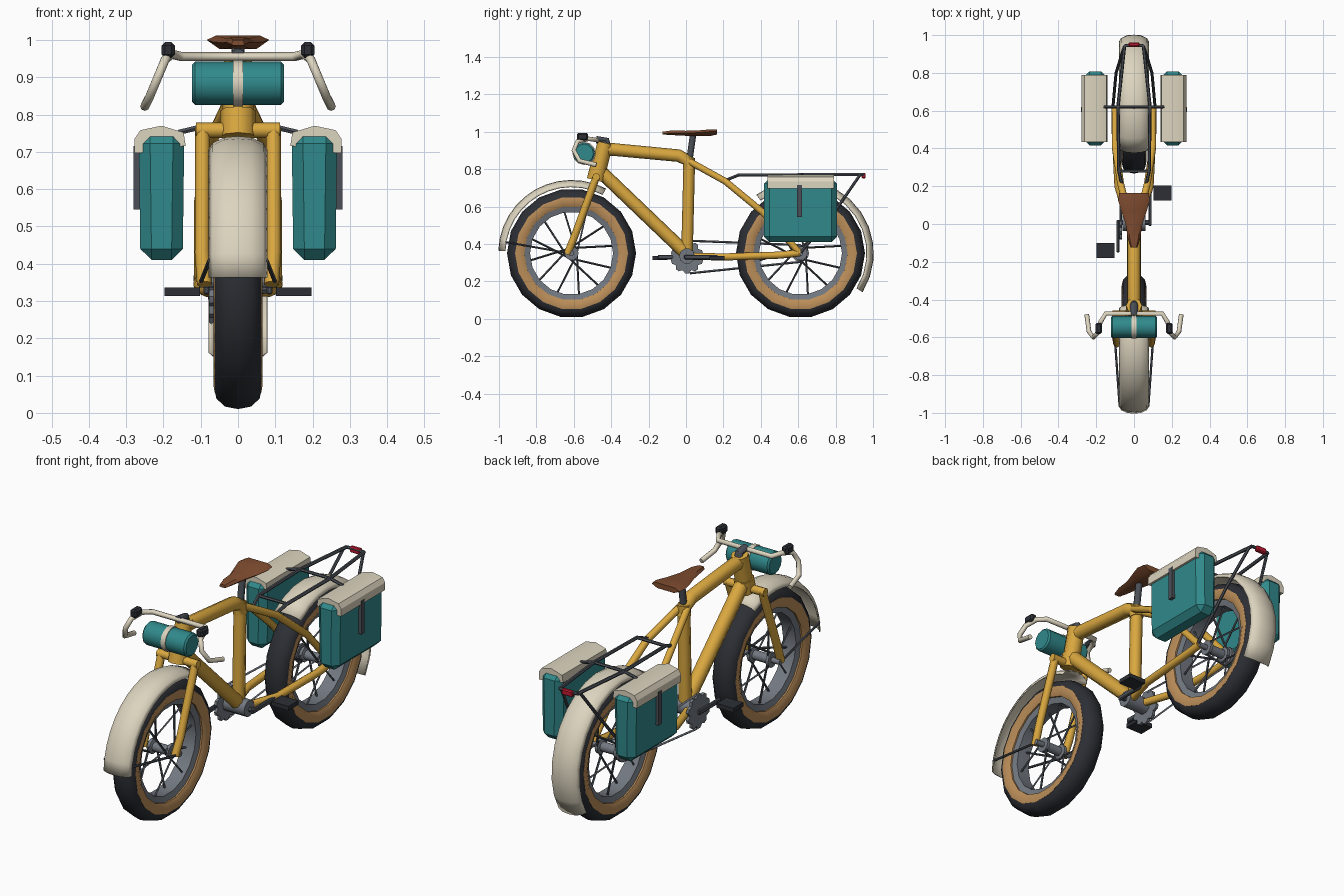
import bpy, bmesh
from math import sin, cos, pi, radians
from mathutils import Vector

if "Cube" in bpy.data.objects:
    bpy.data.objects.remove(bpy.data.objects["Cube"])

def material(name, rgb):
    m = bpy.data.materials.new(name)
    m.diffuse_color = (*rgb, 1)
    m.use_nodes = True
    m.node_tree.nodes["Principled BSDF"].inputs["Base Color"].default_value = m.diffuse_color
    return m

GOLD = material("gold", (0.70, 0.39, 0.05))
CREAM = material("cream", (0.72, 0.66, 0.52))
TEAL = material("teal", (0.03, 0.25, 0.26))
BLACK = material("black", (0.025, 0.028, 0.035))
TAN = material("tan", (0.50, 0.27, 0.10))
BROWN = material("brown", (0.22, 0.075, 0.03))
RED = material("red", (0.55, 0.01, 0.03))
STEEL = material("steel", (0.17, 0.19, 0.22))
DARK = material("dark_steel", (0.07, 0.08, 0.095))

def finish(name, mesh, mat, angle=40):
    mesh.shade_smooth()
    mesh.set_sharp_from_angle(angle=radians(angle))
    mesh.materials.clear()
    mesh.materials.append(mat)
    ob = bpy.data.objects.new(name, mesh)
    bpy.context.collection.objects.link(ob)
    return ob

def from_bm(name, bm, mat, angle=40):
    bmesh.ops.recalc_face_normals(bm, faces=bm.faces)
    me = bpy.data.meshes.new(name)
    bm.to_mesh(me)
    bm.free()
    return finish(name, me, mat, angle)

def tubes(name, paths, r, mat, res=2):
    """Round tubes along point paths."""
    cu = bpy.data.curves.new(name, 'CURVE')
    cu.dimensions = '3D'
    cu.bevel_depth, cu.bevel_resolution, cu.use_fill_caps = r, res, True
    for p in paths:
        s = cu.splines.new('POLY')
        s.points.add(len(p) - 1)
        for pt, co in zip(s.points, p):
            pt.co = (*co, 1)
    tmp = bpy.data.objects.new(name + "_tmp", cu)
    me = bpy.data.meshes.new_from_object(tmp)
    bpy.data.objects.remove(tmp)
    bpy.data.curves.remove(cu)
    return finish(name, me, mat, 50)

def both(path):
    """A path and its mirror image in x."""
    return [path, [(-x, y, z) for x, y, z in path]]

def lathe(name, prof, c, mat, n=18, a0=0, a1=360, closed=True):
    """Spin an (x, radius) profile round an x-axis through c=(y, z)."""
    bm = bmesh.new()
    full = a1 - a0 >= 360
    rings = []
    for i in range(n if full else n + 1):
        a = radians(a0 + (a1 - a0) * i / n)
        rings.append([bm.verts.new((x, c[0] + r * cos(a), c[1] + r * sin(a))) for x, r in prof])
    k = len(prof)
    for i in range(n):
        p, q = rings[i], rings[(i + 1) % len(rings)]
        for j in range(k if closed else k - 1):
            bm.faces.new((p[j], p[(j + 1) % k], q[(j + 1) % k], q[j]))
    if not closed and full:
        bm.faces.new([r[0] for r in rings])
        bm.faces.new([r[-1] for r in rings])
    return from_bm(name, bm, mat)

def box(name, c, d, mat, bevel=0.0, taper=None):
    bm = bmesh.new()
    bmesh.ops.create_cube(bm, size=1)
    for v in bm.verts:
        s = taper if taper and v.co.z < 0 else 1
        v.co = Vector((v.co.x * d[0] * s, v.co.y * d[1], v.co.z * d[2])) + Vector(c)
    if bevel:
        bmesh.ops.bevel(bm, geom=bm.edges[:], offset=bevel, segments=1, affect='EDGES')
    return from_bm(name, bm, mat, 30)

def prism(name, outline, to3d, h0, h1, mat):
    """Extrude a 2D outline between two heights."""
    bm = bmesh.new()
    a = [bm.verts.new(to3d(u, v, h0)) for u, v in outline]
    b = [bm.verts.new(to3d(u, v, h1)) for u, v in outline]
    bm.faces.new(a)
    bm.faces.new(b)
    for i in range(len(a)):
        j = (i + 1) % len(a)
        bm.faces.new((a[i], a[j], b[j], b[i]))
    return from_bm(name, bm, mat, 30)

# Wheels and fenders
for side, wy, a0, a1 in (("front", -0.612, 62, 178), ("rear", 0.612, -32, 127)):
    c = (wy, 0.35)
    lathe(side + "_tyre_tread", [(-.062, .298), (-.058, .316), (-.036, .338), (0, .345), (.036, .338),
                                 (.058, .316), (.062, .298)], c, BLACK)
    lathe(side + "_tyre_sidewall", [(-.062, .302), (-.066, .28), (-.052, .252),
                                    (.052, .252), (.066, .28), (.062, .302)], c, TAN)
    lathe(side + "_rim", [(-.045, .256), (-.036, .222), (.036, .222), (.045, .256)], c, STEEL)
    lathe(side + "_hub", [(-.105, .014), (-.06, .014), (-.06, .038), (-.045, .038), (-.04, .024), (.04, .024),
                          (.045, .038), (.06, .038), (.06, .014), (.105, .014)], c, STEEL, 10, closed=False)
    spokes = []
    for i in range(12):
        a, s = radians(30 * i + 10), (-1) ** i
        b = a + 0.9 * (-1) ** (i // 2)
        spokes.append([(s * .05, wy + .033 * cos(b), .35 + .033 * sin(b)),
                       (s * .012, wy + .23 * cos(a), .35 + .23 * sin(a))])
    tubes(side + "_spokes", spokes, .0055, DARK, 0)
    f = lathe(side + "_fender", [(-.076, .355), (-.066, .372), (-.035, .386), (0, .389), (.035, .386),
                                 (.066, .372), (.076, .355)], c, CREAM, 12, a0, a1, False)
    m = f.modifiers.new("thickness", 'SOLIDIFY')
    m.thickness, m.offset = .006, 0
tubes("front_fender_stays", both([(.1, -.625, .35), (.076, -.965, .41)]), .006, DARK, 1)

# Frame
tubes("head_tube", [[(0, -.432, .94), (0, -.48, .745)]], .042, GOLD)
tubes("top_tube", [[(0, -.43, .905), (0, -.39, .905), (0, -.04, .872), (0, .012, .845), (0, .018, .80)]], .034, GOLD)
tubes("down_tube", [[(0, -.46, .79), (0, 0, .35)]], .036, GOLD)
tubes("seat_tube", [[(0, .018, .86), (0, .005, .34)]], .031, GOLD)
tubes("seat_stays", both([(.02, .02, .84), (.07, .21, .735), (.1, .41, .57), (.1, .61, .35)]), .018, GOLD)
tubes("chain_stays", both([(.025, .0, .335), (.085, .2, .33), (.1, .5, .34), (.1, .61, .352)]), .019, GOLD)
lathe("bottom_bracket", [(-.06, .042), (.06, .042)], (.005, .335), STEEL, 10, closed=False)

# Fork
tubes("fork_crown", [[(-.113, -.48, .758), (.113, -.48, .758)]], .021, GOLD)
tubes("fork_legs", both([(.095, -.477, .765), (.096, -.6, .43), (.09, -.635, .345)]), .02, GOLD)
tubes("steerer", [[(0, -.465, .81), (0, -.483, .74)]], .048, GOLD)

# Crankset and chain on the left, pedals on both sides
ring = []
for i in range(30):
    r = .088 if i % 3 else .074
    ring.append((.005 + r * cos(i * pi / 15), .33 + r * sin(i * pi / 15)))
prism("chainring", ring, lambda u, v, h: (h, u, v), -.078, -.064, STEEL)
lathe("rear_cog", [(-.08, .046), (-.066, .046)], (.612, .35), STEEL, 12, closed=False)
tubes("chain", [[(-.072, .02, .417), (-.072, .612, .394)], [(-.072, .02, .243), (-.072, .612, .304)]], .006, STEEL, 0)
for side, s, py in (("right", 1, .165), ("left", -1, -.14)):
    box(side + "_crank_arm", (s * .085, (py + .01) / 2, .33), (.016, abs(py) + .03, .024), DARK, .004)
    box(side + "_pedal", (s * .15, py, .325), (.095, .08, .022), BLACK)
tubes("crank_axle", [[(-.09, .008, .33), (.09, .008, .33)]], .012, DARK, 1)

# Seat post and saddle
tubes("seat_post", [[(0, .016, .83), (0, .038, .985)]], .017, DARK)
bm = bmesh.new()
rows = []
for y, w, zt, zb in ((-.125, .018, 1.0, .985), (-.08, .032, 1.006, .982), (0, .045, 1.005, .978),
                     (.07, .068, 1.007, .976), (.125, .084, 1.012, .976), (.165, .078, 1.012, .985)):
    rows.append([bm.verts.new((x * w, y, z)) for x, z in
                 ((-1, zt - .012), (-.7, zt), (.7, zt), (1, zt - .012), (.6, zb), (-.6, zb))])
for p, q in zip(rows, rows[1:]):
    for j in range(6):
        bm.faces.new((p[j], p[(j + 1) % 6], q[(j + 1) % 6], q[j]))
bm.faces.new(rows[0])
bm.faces.new(rows[-1])
from_bm("saddle", bm, BROWN)

# Stem, drop handlebar and brake hoods
tubes("stem", [[(0, -.425, .935), (0, -.427, .952), (0, -.48, .957)]], .02, DARK)
half = [(.15, -.475, .955), (.178, -.52, .962), (.195, -.58, .948), (.215, -.6, .90), (.238, -.57, .845), (.25, -.48, .822)]
tubes("handlebar", [[(-x, y, z) for x, y, z in reversed(half)] + half], .0125, CREAM)
for side, s in (("right", 1), ("left", -1)):
    box(side + "_brake_hood", (s * .187, -.553, .973), (.036, .06, .042), BLACK, .009)

# Handlebar bag
lathe("handlebar_bag", [(-.123, .05), (-.115, .058), (.115, .058), (.123, .05)], (-.545, .884), TEAL, 12, closed=False)
lathe("bag_strap", [(-.013, .062), (.013, .062)], (-.545, .884), CREAM, 12, closed=False)

# Rear rack and light
tubes("rack_rails", both([(.062, .2, .735), (.08, .28, .768), (.085, .62, .77), (.05, .945, .77)]), .009, DARK, 1)
tubes("rack_struts", both([(.055, .93, .768), (.095, .8, .58), (.112, .615, .355)]), .008, DARK, 1)
tubes("rack_crossbars", [[(-.08, .28, .768), (.08, .28, .768)], [(-.05, .945, .77), (.05, .945, .77)],
                         [(-.16, .62, .752), (-.085, .62, .77), (.085, .62, .77), (.16, .62, .752)]], .008, DARK, 1)
box("rear_light", (0, .95, .765), (.06, .022, .03), RED, .005)

# Panniers with lids and straps
lid = [(.14, .715), (.146, .752), (.205, .77), (.262, .758), (.277, .735), (.277, .697), (.262, .697), (.15, .715)]
for side, s in (("right", 1), ("left", -1)):
    box(side + "_pannier", (s * .205, .612, .581), (.122, .392, .342), TEAL, .03, .93)
    prism(side + "_pannier_lid", [(s * x, z) for x, z in lid], lambda u, v, h: (u, h, v), .435, .79, CREAM)
    box(side + "_pannier_strap", (s * .271, .607, .63), (.018, .026, .17), DARK)
